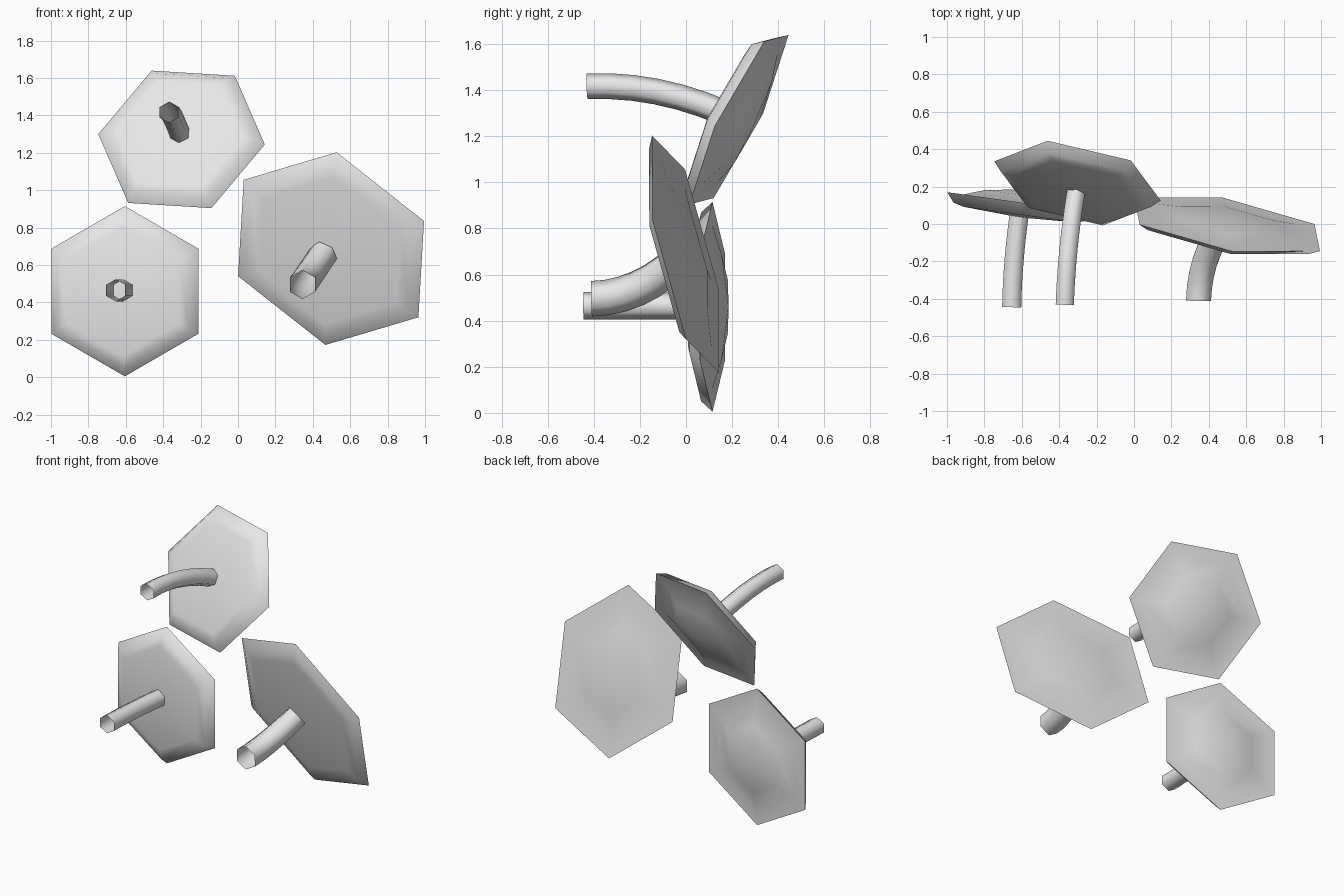
import bpy, bmesh, math
from mathutils import Vector

cube = bpy.data.objects.get("Cube")
if cube:
    bpy.data.objects.remove(cube, do_unlink=True)

grey = bpy.data.materials.new("plain_grey")
grey.use_nodes = True
grey.diffuse_color = (0.8, 0.8, 0.8, 1)
grey.node_tree.nodes["Principled BSDF"].inputs["Base Color"].default_value = (0.8, 0.8, 0.8, 1)


def finish(bm, name, angle):
    bmesh.ops.recalc_face_normals(bm, faces=bm.faces)
    mesh = bpy.data.meshes.new(name)
    bm.to_mesh(mesh)
    bm.free()
    mesh.materials.append(grey)
    obj = bpy.data.objects.new(name, mesh)
    bpy.context.collection.objects.link(obj)
    bpy.ops.object.select_all(action='DESELECT')
    obj.select_set(True)
    bpy.context.view_layer.objects.active = obj
    bpy.ops.object.shade_smooth_by_angle(angle=math.radians(angle))


def bridge(bm, a, b):
    for i in range(6):
        j = (i + 1) % 6
        bm.faces.new((a[i], a[j], b[j], b[i]))


# Cap profile as (fraction of rim radius, height): underside rings, rim, domed top rings
RINGS = [(0.76, -0.065), (0.9, -0.05), (1, 0), (0.78, 0.0), (0.5, 0.04)]


def cap(name, centre, p, q, depth):
    """Six-sided cap; p and q run from the centre to two neighbouring corners."""
    c, p, q = Vector(centre), Vector(p), Vector(q)
    axis = p.cross(q).normalized() * depth
    corners = [p, q, q - p, -p, -q, p - q]
    bm = bmesh.new()
    loops = [[bm.verts.new(c + v * k + axis * d) for v in corners] for k, d in RINGS]
    for a, b in zip(loops, loops[1:]):
        bridge(bm, a, b)
    for loop, d in ((loops[0], -0.08), (loops[-1], 0.07)):
        tip = bm.verts.new(c + axis * d)
        for i in range(6):
            bm.faces.new((loop[i], loop[(i + 1) % 6], tip))
    finish(bm, name, 80)


def stem(name, start, bend, end, radius, steps=6):
    """Open six-sided tube along a gentle bend."""
    a, b, c = Vector(start), Vector(bend), Vector(end)
    bm = bmesh.new()
    loops = []
    for s in range(steps + 1):
        t = s / steps
        pos = a * (1 - t) ** 2 + b * 2 * t * (1 - t) + c * t * t
        along = ((b - a) * (1 - t) + (c - b) * t).normalized()
        side = along.cross(Vector((0, 0, 1))).normalized()
        up = side.cross(along)
        loops.append([bm.verts.new(pos + radius * (up * math.cos(i * math.pi / 3)
                                                   + side * math.sin(i * math.pi / 3)))
                      for i in range(6)])
    for m, n in zip(loops, loops[1:]):
        bridge(bm, m, n)
    finish(bm, name, 80)


# Lower right mushroom
cap("lower_cap", (-0.605, 0.115, 0.46), (0, 0, 0.455), (0.393, -0.055, 0.2275), 1)
stem("lower_stem", (-0.61, 0.08, 0.465), (-0.65, -0.2, 0.465), (-0.654, -0.445, 0.465), 0.059)

# Upper mushroom
cap("upper_cap", (-0.302, 0.23, 1.272), (-0.16, 0.215, 0.3675), (0.285, 0.11, 0.34), 1)
stem("upper_stem", (-0.31, 0.17, 1.30), (-0.36, -0.13, 1.43), (-0.37, -0.43, 1.417), 0.056)

# Large left mushroom
cap("large_cap", (0.4975, -0.002, 0.688), (0.03, -0.145, 0.515), (0.497, -0.143, 0.1475), 0.6)
stem("large_stem", (0.46, -0.03, 0.665), (0.35, -0.2, 0.5), (0.345, -0.41, 0.495), 0.077)
